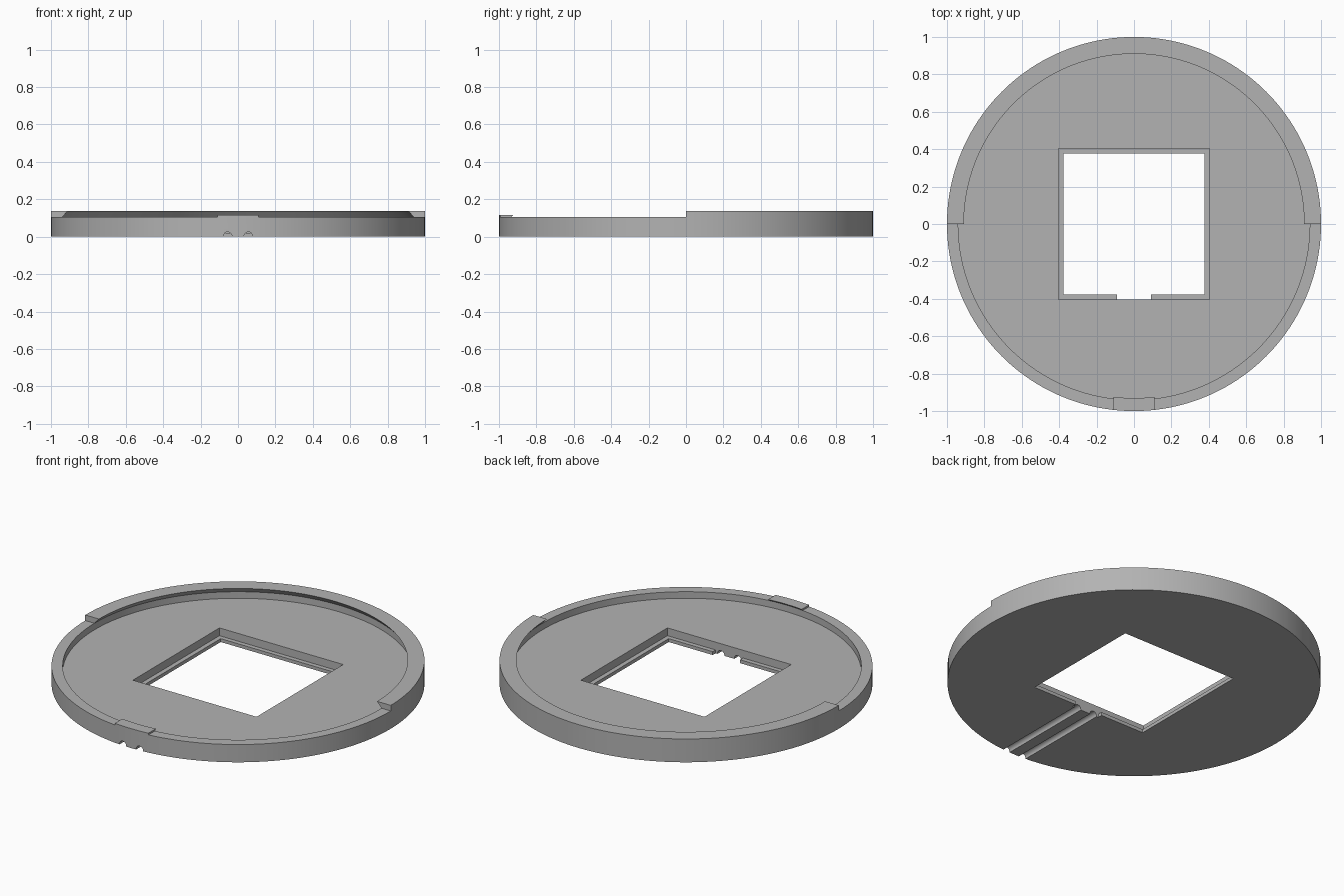
import bpy, bmesh, math

cube = bpy.data.objects.get("Cube")
if cube:
    bpy.data.objects.remove(cube, do_unlink=True)

SEGMENTS = 160
RIM_Z, LIP_Z, TAB_Z, FLOOR_Z, LEDGE_Z = 0.105, 0.138, 0.115, 0.066, 0.02

grey = bpy.data.materials.new("plain grey")
grey.use_nodes = True
grey.diffuse_color = (0.45, 0.45, 0.45, 1)
grey.node_tree.nodes["Principled BSDF"].inputs["Base Color"].default_value = (0.45, 0.45, 0.45, 1)


def make_object(name, bm):
    bmesh.ops.recalc_face_normals(bm, faces=bm.faces)
    mesh = bpy.data.meshes.new(name)
    bm.to_mesh(mesh)
    bm.free()
    mesh.materials.append(grey)
    obj = bpy.data.objects.new(name, mesh)
    bpy.context.collection.objects.link(obj)
    return obj


def lathe(name, profile):
    """Turn an open (radius, z) profile and cap both ends."""
    bm = bmesh.new()
    angles = [2 * math.pi * i / SEGMENTS for i in range(SEGMENTS)]
    rings = [[bm.verts.new((r * math.cos(a), r * math.sin(a), z)) for a in angles]
             for r, z in profile]
    for low, high in zip(rings, rings[1:]):
        for i in range(SEGMENTS):
            j = (i + 1) % SEGMENTS
            bm.faces.new((low[i], low[j], high[j], high[i]))
    bm.faces.new(rings[0])
    bm.faces.new(rings[-1])
    return make_object(name, bm)


def prism(name, outline, y0, y1):
    """Extrude an (x, z) outline along y."""
    bm = bmesh.new()
    face = bm.faces.new([bm.verts.new((x, y0, z)) for x, z in outline])
    extruded = bmesh.ops.extrude_face_region(bm, geom=[face])["geom"]
    moved = [v for v in extruded if isinstance(v, bmesh.types.BMVert)]
    bmesh.ops.translate(bm, verts=moved, vec=(0, y1 - y0, 0))
    return make_object(name, bm)


def box(name, half_x, y0, y1, z0, z1):
    return prism(name, [(-half_x, z0), (half_x, z0), (half_x, z1), (-half_x, z1)], y0, y1)


def cut(target, cutter):
    cutter.hide_render = True
    mod = target.modifiers.new(cutter.name, 'BOOLEAN')
    mod.operation = 'DIFFERENCE'
    mod.solver = 'EXACT'
    mod.object = cutter
    bpy.context.view_layer.objects.active = target
    bpy.ops.object.modifier_apply(modifier=mod.name)
    bpy.data.objects.remove(cutter, do_unlink=True)


# Round plate with a shallow tray and an overhanging lip
plate = lathe("round_plate", [(0.94, FLOOR_Z), (0.94, RIM_Z), (0.91, LIP_Z),
                              (1, LIP_Z), (1, 0)])

# Lower the front half of the rim, leaving a thin tab in the middle
cut(plate, prism("front_rim_cutter",
                 [(-1.2, 0.3), (-1.2, RIM_Z), (-0.11, RIM_Z), (-0.11, TAB_Z),
                  (0.11, TAB_Z), (0.11, RIM_Z), (1.2, RIM_Z), (1.2, 0.3)], -1.2, 0))

# Square pocket, smaller through hole and notch in the front ledge
cut(plate, box("pocket_cutter", 0.405, -0.405, 0.405, LEDGE_Z, 0.3))
cut(plate, box("hole_cutter", 0.378, -0.378, 0.378, -0.1, 0.2))
cut(plate, box("notch_cutter", 0.09, -0.405, -0.3, -0.1, 0.2))

# Pair of round-topped cable grooves under the front
for side in (-1, 1):
    arc = [math.pi * i / 12 for i in range(13)]
    outline = [(side * 0.055 + 0.0225 * math.cos(a), 0.003 + 0.0225 * math.sin(a)) for a in arc]
    outline += [(side * 0.055 - 0.0225, -0.1), (side * 0.055 + 0.0225, -0.1)]
    cut(plate, prism("groove_cutter", outline, -1.2, -0.35))

# Smooth the round walls, keep the edges sharp
bpy.ops.object.select_all(action='DESELECT')
plate.select_set(True)
bpy.context.view_layer.objects.active = plate
bpy.ops.object.shade_smooth_by_angle(angle=math.radians(25))
